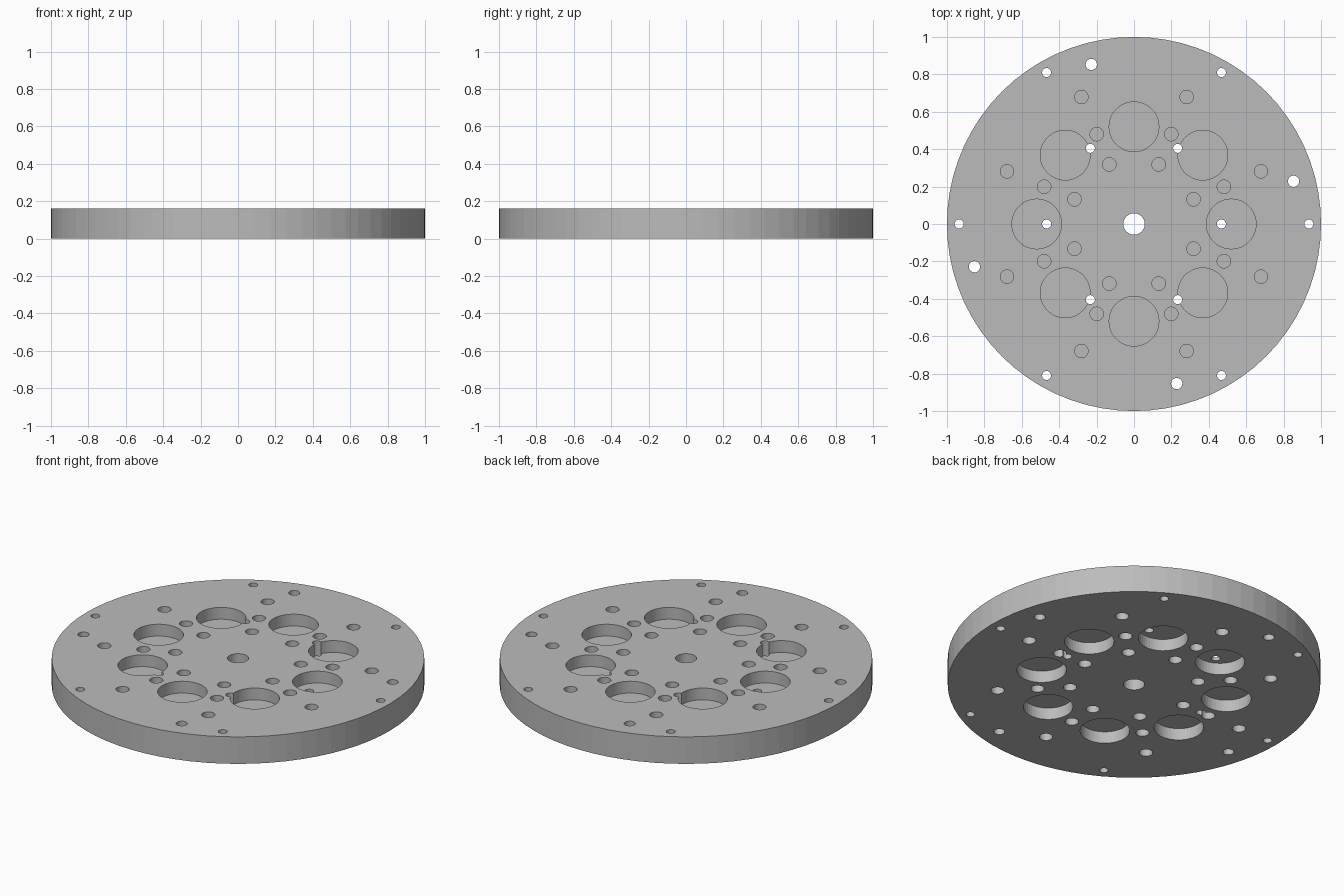
import bpy, bmesh
from math import cos, sin, radians
from mathutils import Matrix

cube = bpy.data.objects.get("Cube")
if cube:
    bpy.data.objects.remove(cube)

THICK = 0.16    # plate thickness
DEPTH = 0.07    # blind pocket depth on either face

grey = bpy.data.materials.new("light grey metal")
grey.use_nodes = True
grey.diffuse_color = (0.5, 0.5, 0.5, 1)
grey.node_tree.nodes["Principled BSDF"].inputs["Base Color"].default_value = grey.diffuse_color


def ring(radius, hole, count, start=0):
    """Round holes evenly spaced on a circle: (x, y, hole radius)."""
    angles = [radians(start + 360 * i / count) for i in range(count)]
    return [(radius * cos(a), radius * sin(a), hole) for a in angles]


def cylinders(name, circles, z0, z1, sides):
    """One mesh object holding an upright cylinder for each circle."""
    bm = bmesh.new()
    for x, y, r in circles:
        bmesh.ops.create_cone(bm, cap_ends=True, segments=sides, radius1=r, radius2=r,
                              depth=z1 - z0, matrix=Matrix.Translation((x, y, (z0 + z1) / 2)))
    mesh = bpy.data.meshes.new(name)
    bm.to_mesh(mesh)
    bm.free()
    mesh.materials.append(grey)
    obj = bpy.data.objects.new(name, mesh)
    bpy.context.collection.objects.link(obj)
    return obj


def cut(target, cutter):
    """Subtract the cutter, keep the result and drop the cutter."""
    cutter.hide_render = True
    mod = target.modifiers.new("cut", 'BOOLEAN')
    mod.operation = 'DIFFERENCE'
    mod.solver = 'EXACT'
    mod.object = cutter
    graph = bpy.context.evaluated_depsgraph_get()
    result = bpy.data.meshes.new_from_object(target.evaluated_get(graph))
    target.modifiers.clear()
    target.data = result
    bpy.data.objects.remove(cutter)


def pockets(turn):
    """Eight large pockets with three rings of small ones between them."""
    small = [h for r in (0.345, 0.52, 0.735) for h in ring(r, 0.036, 8, turn + 22.5)]
    return ring(0.52, 0.133, 8, turn) + small


# Round plate
plate = cylinders("round_plate", [(0, 0, 1)], 0, THICK, 72)

# Blind pockets: the lower face repeats the upper pattern, turned half a step
cut(plate, cylinders("top_pockets", pockets(0), THICK - DEPTH, THICK + 0.1, 48))
cut(plate, cylinders("bottom_pockets", pockets(22.5), -0.1, DEPTH, 48))

# Through holes: centre bore, two rings of six, and four near the rim
through = [(0, 0, 0.057)] + ring(0.467, 0.024, 6) + ring(0.935, 0.024, 6) + ring(0.883, 0.03, 4, 15)
cut(plate, cylinders("through_holes", through, -0.1, THICK + 0.1, 32))
